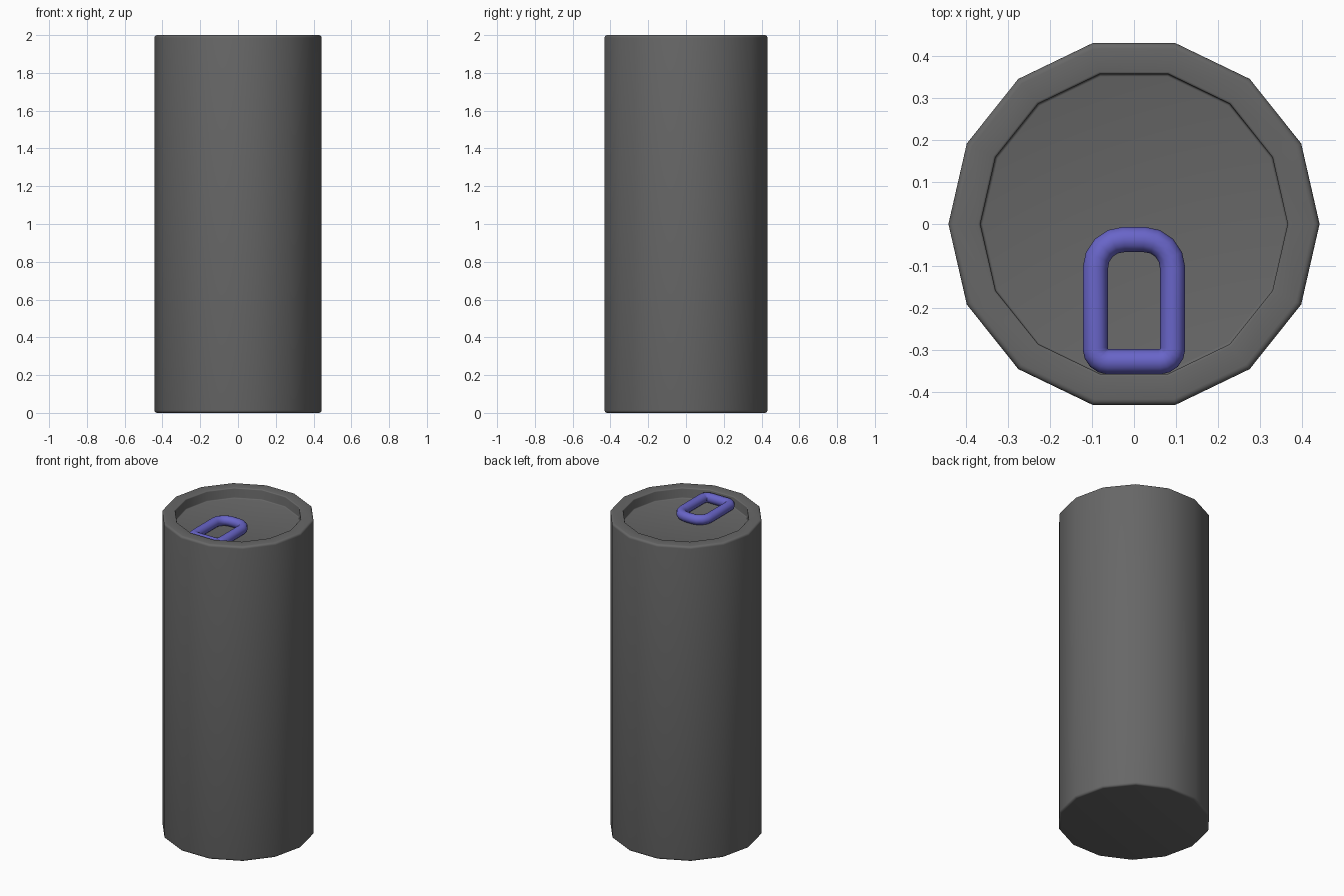
import bpy, bmesh
from math import sin, cos, pi, radians
from mathutils import Vector

cube = bpy.data.objects.get("Cube")
if cube:
    bpy.data.objects.remove(cube, do_unlink=True)


def material(name, color):
    m = bpy.data.materials.new(name)
    m.use_nodes = True
    m.diffuse_color = color
    m.node_tree.nodes["Principled BSDF"].inputs["Base Color"].default_value = color
    return m


def arc(cx, cy, r, start, end, steps):
    """Points along an arc, angles in degrees."""
    angles = [radians(start + (end - start) * i / steps) for i in range(steps + 1)]
    return [(cx + r * cos(a), cy + r * sin(a)) for a in angles]


def finish(obj, mat):
    obj.data.materials.append(mat)
    bpy.ops.object.select_all(action='DESELECT')
    obj.select_set(True)
    bpy.context.view_layer.objects.active = obj
    bpy.ops.object.shade_smooth_by_angle(angle=radians(40))


dark_grey = material("dark_grey", (0.135, 0.135, 0.135, 1))
violet_blue = material("violet_blue", (0.14, 0.13, 0.58, 1))

# Can body: rounded profile spun into a fourteen-sided shell with a sunken lid
SIDES, RADIUS, INNER, HEIGHT, LID = 14, 0.442, 0.366, 2.0, 1.935
SOFT, FINE = 0.014, 0.006
profile = arc(RADIUS - SOFT, SOFT, SOFT, -90, 0, 4)
profile += arc(RADIUS - SOFT, HEIGHT - SOFT, SOFT, 0, 90, 4)
profile += arc(INNER + FINE, HEIGHT - FINE, FINE, 90, 180, 3)
profile += arc(INNER - FINE, LID + FINE, FINE, 0, -90, 3)

bm = bmesh.new()
rings = [[bm.verts.new((r * cos(2 * pi * k / SIDES), r * sin(2 * pi * k / SIDES), z))
          for k in range(SIDES)] for r, z in profile]
for low, high in zip(rings, rings[1:]):
    for k in range(SIDES):
        n = (k + 1) % SIDES
        bm.faces.new((low[k], low[n], high[n], high[k]))
bm.faces.new(rings[0][::-1])
bm.faces.new(rings[-1])
bmesh.ops.recalc_face_normals(bm, faces=bm.faces)
mesh = bpy.data.meshes.new("can_body")
bm.to_mesh(mesh)
bm.free()
body = bpy.data.objects.new("can_body", mesh)
bpy.context.collection.objects.link(body)
finish(body, dark_grey)

# Pull tab: round tube along a closed loop, broad curve at the inner end
HALF, BACK, FRONT, TUBE = 0.092, -0.037, -0.328, 0.03
BIG, SMALL = 0.068, 0.031
path = arc(HALF - BIG, BACK - BIG, BIG, 0, 90, 4)
path += arc(BIG - HALF, BACK - BIG, BIG, 90, 180, 4)
path += arc(SMALL - HALF, FRONT + SMALL, SMALL, 180, 270, 4)
path += arc(HALF - SMALL, FRONT + SMALL, SMALL, 270, 360, 4)

bm = bmesh.new()
rings = []
for i, (x, y) in enumerate(path):
    p = Vector((x, y, LID + TUBE))
    before, after = Vector(path[i - 1]), Vector(path[(i + 1) % len(path)])
    # Bisect the neighbouring directions so the tube keeps its width
    along = ((p.xy - before).normalized() + (after - p.xy).normalized()).normalized()
    out = Vector((along.y, -along.x, 0))
    rings.append([bm.verts.new(p + out * u + Vector((0, 0, v)))
                  for u, v in arc(0, 0, TUBE, 0, 330, 11)])
for i, ring in enumerate(rings):
    following = rings[(i + 1) % len(rings)]
    for k in range(len(ring)):
        n = (k + 1) % len(ring)
        bm.faces.new((ring[k], following[k], following[n], ring[n]))
bmesh.ops.recalc_face_normals(bm, faces=bm.faces)
mesh = bpy.data.meshes.new("pull_tab")
bm.to_mesh(mesh)
bm.free()
tab = bpy.data.objects.new("pull_tab", mesh)
bpy.context.collection.objects.link(tab)
finish(tab, violet_blue)
